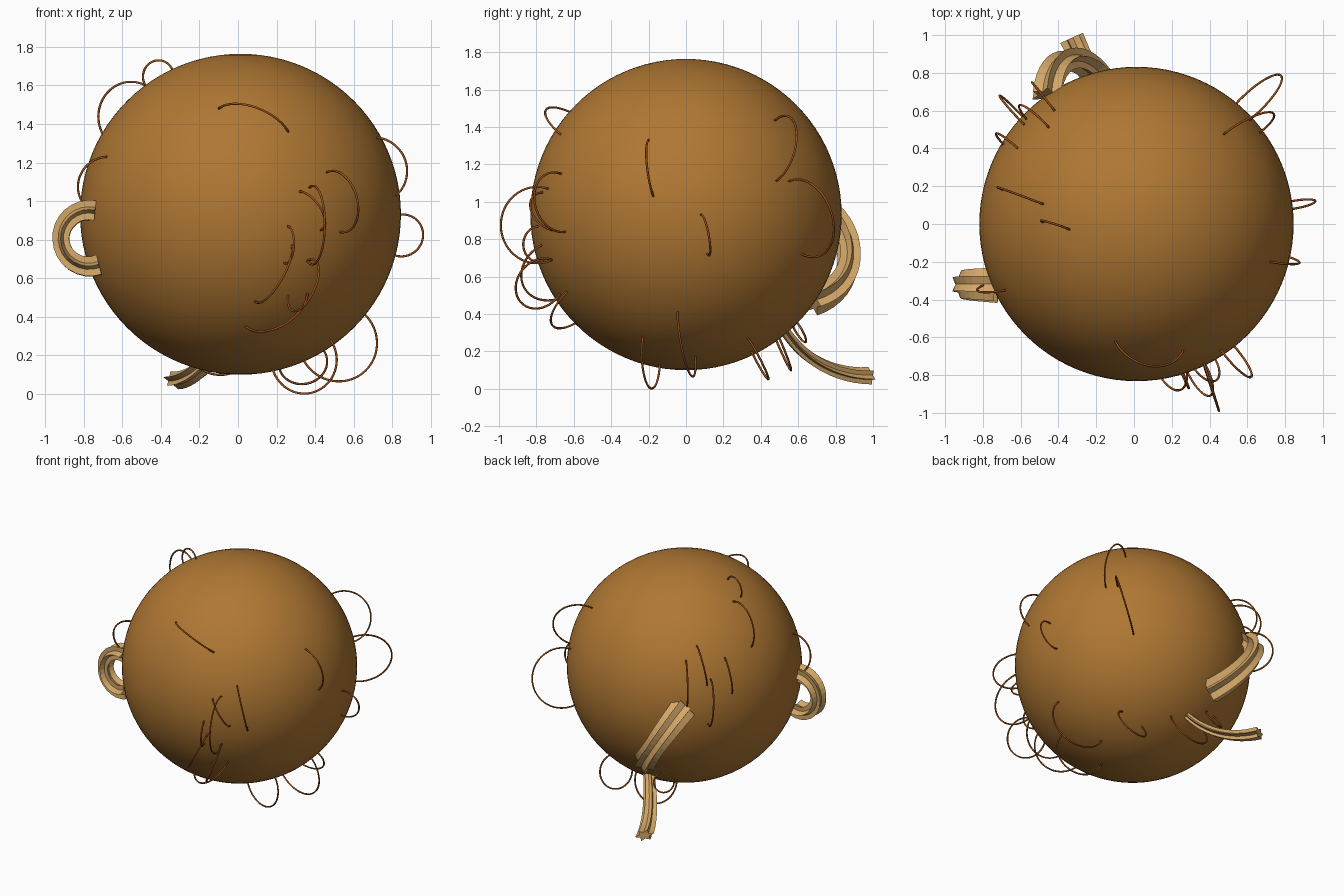
import bpy, bmesh, math
from mathutils import Vector

cube = bpy.data.objects.get("Cube")
if cube:
    bpy.data.objects.remove(cube, do_unlink=True)


def material(name, rgb):
    m = bpy.data.materials.new(name)
    m.use_nodes = True
    m.diffuse_color = (*rgb, 1)
    m.node_tree.nodes["Principled BSDF"].inputs["Base Color"].default_value = (*rgb, 1)
    return m


BROWN = material("ochre brown", (0.43, 0.185, 0.033))
RUST = material("rust", (0.33, 0.085, 0.012))
TAN = material("pale tan", (0.66, 0.39, 0.14))


def arc(a, p, b, steps):
    """Points of the circle arc from a through p to b."""
    a, p, b = Vector(a), Vector(p), Vector(b)
    u, v = p - a, b - a
    n = u.cross(v)
    centre = a + (v.length_squared * n.cross(u) + u.length_squared * v.cross(n)) / (2 * n.length_squared)
    e1 = (a - centre).normalized()
    e2 = n.normalized().cross(e1)
    r = (a - centre).length
    end = math.atan2((b - centre).dot(e2), (b - centre).dot(e1)) % math.tau
    return [centre + r * (math.cos(t) * e1 + math.sin(t) * e2)
            for t in (end * i / steps for i in range(steps + 1))]


def sweep(name, path, profile, mat, smooth, scale=lambda t: 1):
    """Closed profile (side, outward) carried along a path, with capped ends."""
    side = (path[-1] - path[0]).cross(path[len(path) // 2] - path[0]).normalized()
    bm = bmesh.new()
    rings = []
    last = len(path) - 1
    for i, c in enumerate(path):
        tangent = (path[min(i + 1, last)] - path[max(i - 1, 0)]).normalized()
        out = tangent.cross(side).normalized()
        s = scale(i / last)
        rings.append([bm.verts.new(c + s * (x * side + y * out)) for x, y in profile])
    k = len(profile)
    for r0, r1 in zip(rings, rings[1:]):
        for j in range(k):
            bm.faces.new((r0[j], r0[(j + 1) % k], r1[(j + 1) % k], r1[j]))
    bm.faces.new(rings[0])
    bm.faces.new(rings[-1])
    bmesh.ops.recalc_face_normals(bm, faces=bm.faces)
    for f in bm.faces:
        f.smooth = smooth
    me = bpy.data.meshes.new(name)
    bm.to_mesh(me)
    bm.free()
    me.materials.append(mat)
    ob = bpy.data.objects.new(name, me)
    bpy.context.collection.objects.link(ob)


def ring(count, wide, tall, inner=1.0):
    """Ellipse, or a star when inner is below one."""
    pts = []
    for i in range(count):
        t = math.tau * i / count
        k = inner if i % 2 else 1
        pts.append((wide * k * math.cos(t), tall * k * math.sin(t)))
    return pts


# Round body
bpy.ops.mesh.primitive_uv_sphere_add(segments=96, ring_count=48, radius=0.832, location=(0.013, 0, 0.932))
body = bpy.context.object
body.name = "round_body"
body.data.materials.append(BROWN)
bpy.ops.object.shade_smooth()

# Thin looped hairs: root, furthest point, root
front_hairs = [
    ((-.10, -.62, 1.48), (.08, -.75, 1.49), (.26, -.67, 1.36)),
    ((.46, -.667, 1.15), (.62, -.81, 1.0), (.53, -.646, .84)),
    ((.37, -.735, 1.07), (.45, -.99, .87), (.36, -.715, .69)),
    ((.32, -.767, 1.05), (.43, -.83, .96), (.43, -.715, .85)),
    ((.26, -.79, .87), (.29, -.87, .77), (.24, -.76, .68)),
    ((.28, -.77, .77), (.24, -.88, .62), (.09, -.69, .48)),
    ((.36, -.716, .69), (.40, -.91, .55), (.26, -.673, .51)),
    ((.04, -.594, .35), (.22, -.72, .35), (.36, -.634, .52)),
]
right_hairs = [
    ((.72, -.20, 1.33), (.875, -.20, 1.13), (.82, -.175, 1.03)),
    ((.84, .08, .93), (.96, .12, .83), (.81, .115, .72)),
    ((.475, .475, 1.435), (.73, .59, 1.32), (.66, .48, 1.11)),
    ((.61, .55, 1.11), (.77, .79, .88), (.525, .62, .72)),
]
left_hairs = [
    ((-.48, .01, 1.60), (-.42, 0, 1.73), (-.34, -.03, 1.68)),
    ((-.48, .105, 1.60), (-.68, .18, 1.56), (-.69, .18, 1.33)),
    ((-.45, .51, 1.40), (-.60, .63, 1.30), (-.565, .55, 1.14)),
    ((-.615, .40, 1.31), (-.73, .48, 1.18), (-.69, .42, 1.06)),
    ((-.58, .525, 1.18), (-.71, .68, 1.0), (-.59, .57, .85)),
    ((-.42, .60, 1.31), (-.54, .75, 1.13), (-.475, .67, .99)),
    ((-.68, -.35, 1.23), (-.83, -.35, 1.08), (-.76, -.31, .95)),
]
lower_hairs = [
    ((.66, -.045, .41), (.67, 0, .13), (.343, .05, .17)),
    ((.48, -.23, .28), (.40, -.20, .012), (.18, -.14, .13)),
    ((.38, .33, .27), (.38, .44, .06), (.22, .35, .20)),
    ((.08, .50, .27), (-.11, .56, .10), (-.25, .47, .29)),
    ((-.185, .58, .37), (-.23, .64, .25), (-.26, .56, .37)),
]
thread = ring(6, 0.006, 0.006)
for group, hairs in (("front", front_hairs), ("right", right_hairs),
                     ("left", left_hairs), ("lower", lower_hairs)):
    for i, h in enumerate(hairs):
        sweep(f"{group}_hair_{i + 1}", arc(*h, 32), thread, RUST, True)

# Thick ribbed curls with a star section, flaring at the ends
flare = lambda t: 0.9 + 0.2 * abs(2 * t - 1)
sweep("back_curl", arc((-.46, .68, .99), (-.35, .87, .74), (-.13, .68, .47), 16),
      ring(12, 0.085, 0.07, 0.55), TAN, False, flare)
sweep("side_curl", arc((-.74, -.32, .95), (-.918, -.32, .82), (-.72, -.33, .67), 16),
      ring(12, 0.08, 0.055, 0.55), TAN, False, flare)
tail = arc((-.05, .53, .31), (-.20, .735, .125), (-.33, .985, .07), 12)
sweep("tail_strand", tail, ring(12, 0.065, 0.042, 0.55), TAN, False, lambda t: 0.65 + 0.4 * t)
